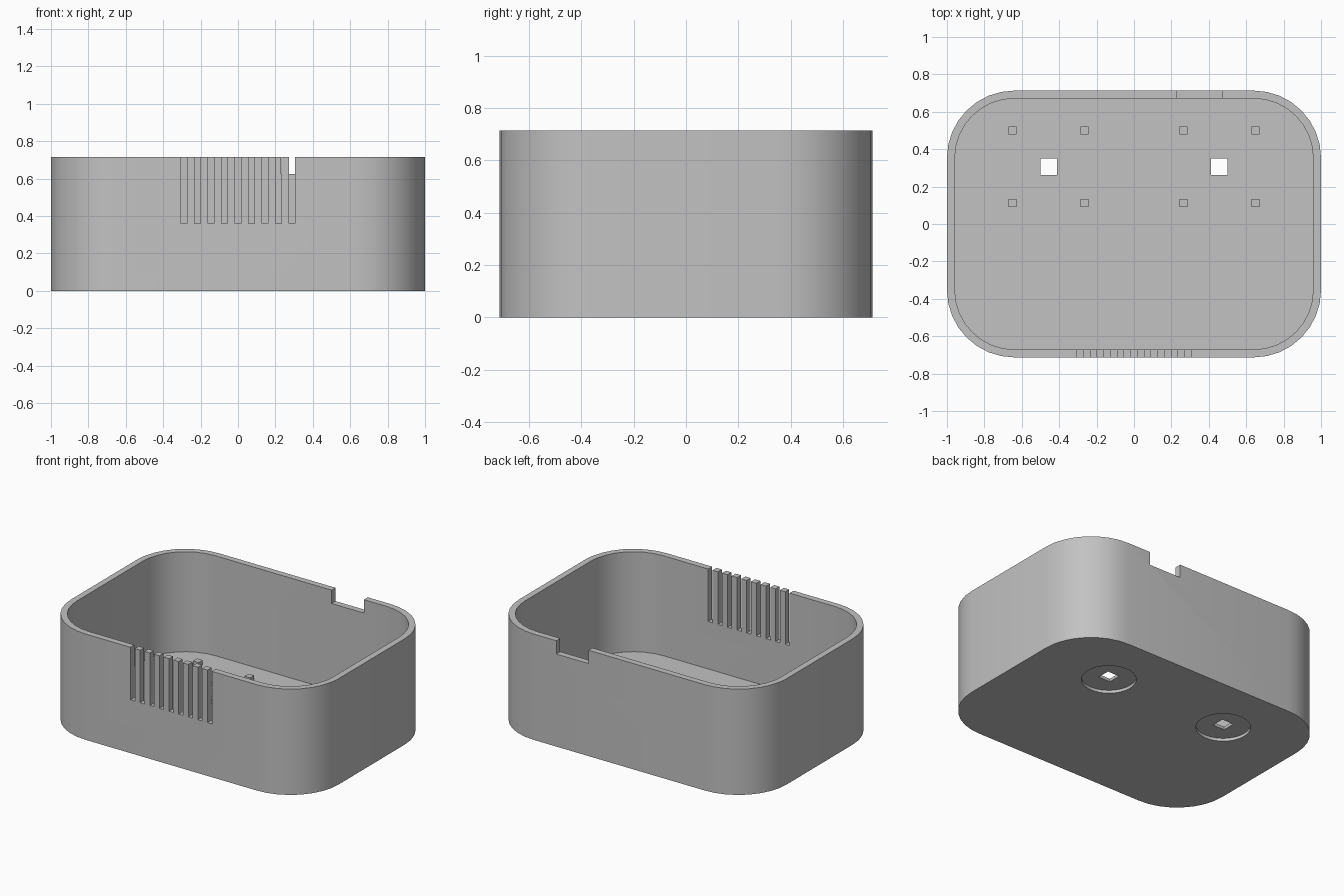
import bpy, bmesh, math
from mathutils import Matrix

if "Cube" in bpy.data.objects:
    bpy.data.objects.remove(bpy.data.objects["Cube"], do_unlink=True)

HX, HY, H = 1.0, 0.713, 0.715      # half width, half depth, height
WALL, FLOOR, RADIUS = 0.042, 0.04, 0.36

grey = bpy.data.materials.new("plain_grey")
grey.use_nodes = True
grey.diffuse_color = (0.54, 0.54, 0.54, 1)
grey.node_tree.nodes["Principled BSDF"].inputs["Base Color"].default_value = (0.54, 0.54, 0.54, 1)


def finish(name, bm):
    bmesh.ops.recalc_face_normals(bm, faces=bm.faces)
    mesh = bpy.data.meshes.new(name)
    bm.to_mesh(mesh)
    bm.free()
    mesh.materials.append(grey)
    obj = bpy.data.objects.new(name, mesh)
    bpy.context.collection.objects.link(obj)
    return obj


def rounded_prism(name, inset, z0, z1, steps=8):
    """Extruded rounded rectangle, inset from the outer outline."""
    bm = bmesh.new()
    r = RADIUS - inset
    ring = []
    for q, (sx, sy) in enumerate([(1, 1), (-1, 1), (-1, -1), (1, -1)]):
        for i in range(steps + 1):
            a = math.pi / 2 * (q + i / steps)
            ring.append(bm.verts.new((sx * (HX - RADIUS) + r * math.cos(a),
                                      sy * (HY - RADIUS) + r * math.sin(a), z0)))
    face = bm.faces.new(ring)
    top = bmesh.ops.extrude_face_region(bm, geom=[face])["geom"]
    bmesh.ops.translate(bm, vec=(0, 0, z1 - z0),
                        verts=[v for v in top if isinstance(v, bmesh.types.BMVert)])
    return finish(name, bm)


def box(name, center, size):
    bm = bmesh.new()
    bmesh.ops.create_cube(bm, size=1, matrix=Matrix.Translation(center) @ Matrix.Diagonal((*size, 1)))
    return finish(name, bm)


def disc(name, center, radius, depth):
    bm = bmesh.new()
    bmesh.ops.create_cone(bm, cap_ends=True, segments=48, radius1=radius, radius2=radius,
                          depth=depth, matrix=Matrix.Translation(center))
    return finish(name, bm)


def cut(target, cutter):
    mod = target.modifiers.new("cut", 'BOOLEAN')
    mod.operation, mod.solver, mod.object = 'DIFFERENCE', 'EXACT', cutter
    bpy.context.view_layer.objects.active = target
    bpy.ops.object.modifier_apply(modifier=mod.name)
    bpy.data.objects.remove(cutter, do_unlink=True)


# Open tray with rounded corners
tray = rounded_prism("tray_shell", 0, 0, H)
cut(tray, rounded_prism("cavity_cutter", WALL, FLOOR, H + 0.1))

# Row of open vent slots in the front wall
for i in range(-4, 5):
    cut(tray, box("slot_cutter", (i * 0.072, -HY, 0.61), (0.032, 0.2, 0.5)))

# Cable notch in the back wall
cut(tray, box("notch_cutter", (0.35, HY, 0.725), (0.24, 0.2, 0.2)))

# Round recesses under the floor, each with a square through hole
for x in (-0.457, 0.457):
    cut(tray, disc("recess_cutter", (x, 0.305, 0), 0.168, 0.04))
    cut(tray, box("hole_cutter", (x, 0.305, 0), (0.088, 0.088, 0.3)))

# Square locating pegs on the floor
for side, s in (("right", -1), ("left", 1)):
    for px, where in ((0.65, "outer"), (0.265, "inner")):
        for py, row in ((0.5, "back"), (0.113, "front")):
            box(f"{side}_{where}_{row}_peg", (s * px, py, FLOOR + 0.01), (0.042, 0.042, 0.04))

bpy.ops.object.select_all(action='DESELECT')
tray.select_set(True)
bpy.context.view_layer.objects.active = tray
bpy.ops.object.shade_smooth_by_angle(angle=math.radians(30))
